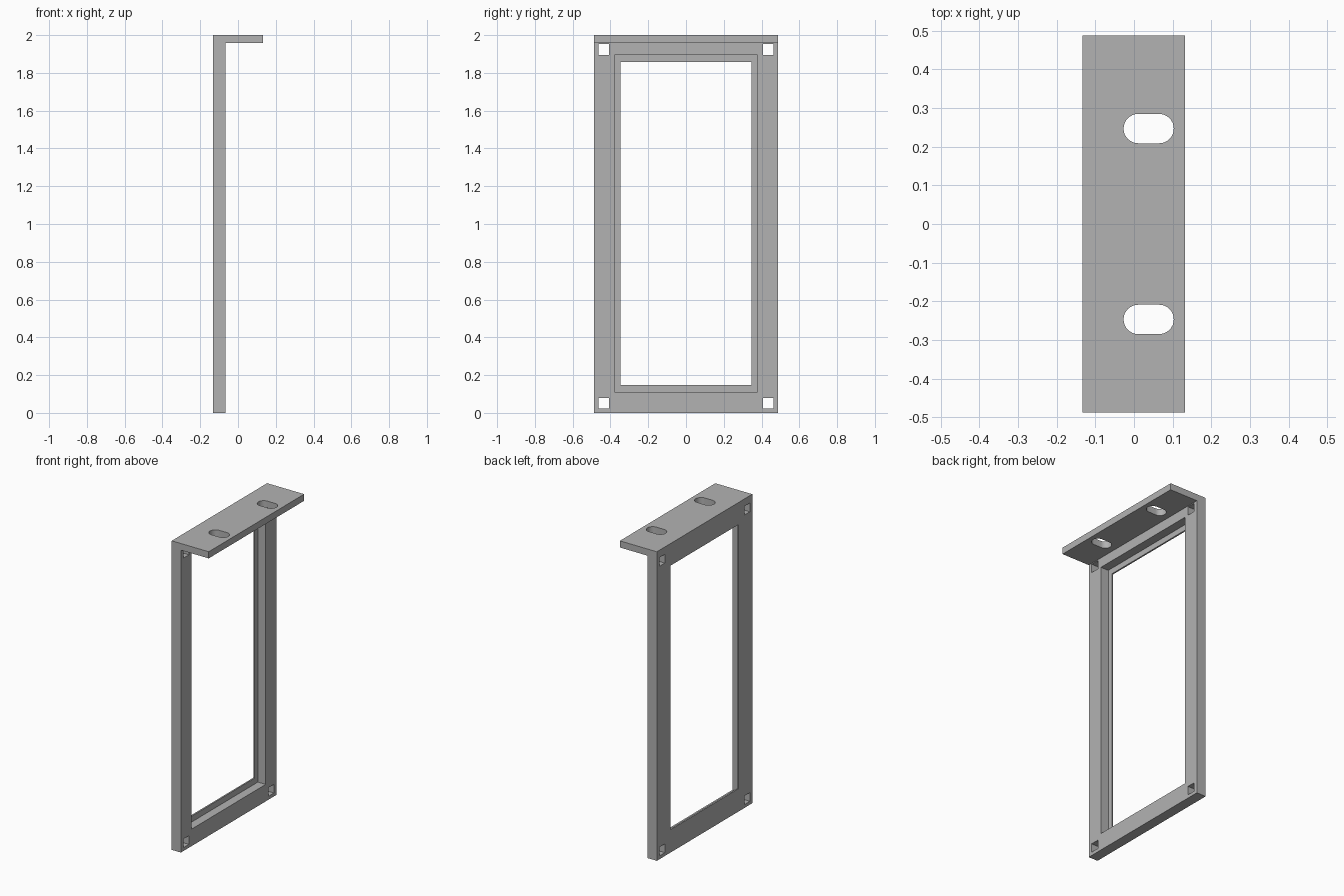
import bpy, bmesh, math
from mathutils import Vector

cube = bpy.data.objects.get("Cube")
if cube:
    bpy.data.objects.remove(cube, do_unlink=True)

grey = bpy.data.materials.new("plain grey")
grey.use_nodes = True
colour = (0.448, 0.448, 0.448, 1)
grey.diffuse_color = colour
grey.node_tree.nodes["Principled BSDF"].inputs["Base Color"].default_value = colour

# Overall dimensions
BACK, FACE, TIP = -0.133, -0.067, 0.132
HALF_W, TOP, SHELF_Z = 0.488, 2.0, 1.957
LIP_FACE = BACK + 0.01


def prism(name, outline, sweep):
    """Closed solid made by sweeping a flat outline along a vector."""
    bm = bmesh.new()
    face = bm.faces.new([bm.verts.new(p) for p in outline])
    swept = bmesh.ops.extrude_face_region(bm, geom=[face])
    verts = [v for v in swept["geom"] if isinstance(v, bmesh.types.BMVert)]
    bmesh.ops.translate(bm, vec=Vector(sweep), verts=verts)
    bmesh.ops.recalc_face_normals(bm, faces=bm.faces)
    mesh = bpy.data.meshes.new(name)
    bm.to_mesh(mesh)
    bm.free()
    mesh.materials.append(grey)
    obj = bpy.data.objects.new(name, mesh)
    bpy.context.collection.objects.link(obj)
    return obj


def box_cutter(x0, x1, y0, y1, z0, z1):
    outline = [(x0, y0, z0), (x0, y1, z0), (x0, y1, z1), (x0, y0, z1)]
    return prism("cutter", outline, (x1 - x0, 0, 0))


def slot_cutter(cx, cy, half_len, radius, steps=16):
    outline = []
    for side in (1, -1):
        for i in range(steps + 1):
            a = math.pi * (i / steps - 0.5)
            outline.append((cx + side * (half_len - radius + radius * math.cos(a)),
                            cy + side * radius * math.sin(a), SHELF_Z - 0.05))
    return prism("cutter", outline, (0, 0, 0.2))


def cut(obj, cutter):
    cutter.hide_render = True
    mod = obj.modifiers.new("cut", "BOOLEAN")
    mod.operation, mod.solver, mod.object = "DIFFERENCE", "EXACT", cutter
    bpy.context.view_layer.objects.active = obj
    bpy.ops.object.modifier_apply(modifier=mod.name)
    bpy.data.objects.remove(cutter, do_unlink=True)


# L-shaped bracket: upright frame with a top mounting shelf
profile = [(BACK, 0), (FACE, 0), (FACE, SHELF_Z), (TIP, SHELF_Z), (TIP, TOP), (BACK, TOP)]
frame = prism("bracket_frame", [(x, -HALF_W, z) for x, z in profile], (0, 2 * HALF_W, 0))

# Window opening and the wider recess that leaves a thin lip at the back
cut(frame, box_cutter(LIP_FACE, FACE + 0.05, -0.379, 0.379, 0.11, 1.894))
cut(frame, box_cutter(BACK - 0.05, FACE + 0.05, -0.346, 0.346, 0.148, 1.857))

# Square corner holes through the upright, and slots through the shelf
for side in (-1, 1):
    for z in (0.05, 1.924):
        y = side * 0.435
        cut(frame, box_cutter(BACK - 0.05, FACE + 0.05, y - 0.028, y + 0.028, z - 0.028, z + 0.028))
    cut(frame, slot_cutter(0.038, side * 0.247, 0.065, 0.038))

# Crisp flat faces with smooth slot ends
bpy.ops.object.select_all(action="DESELECT")
frame.select_set(True)
bpy.context.view_layer.objects.active = frame
bpy.ops.object.shade_smooth_by_angle(angle=math.radians(30))
